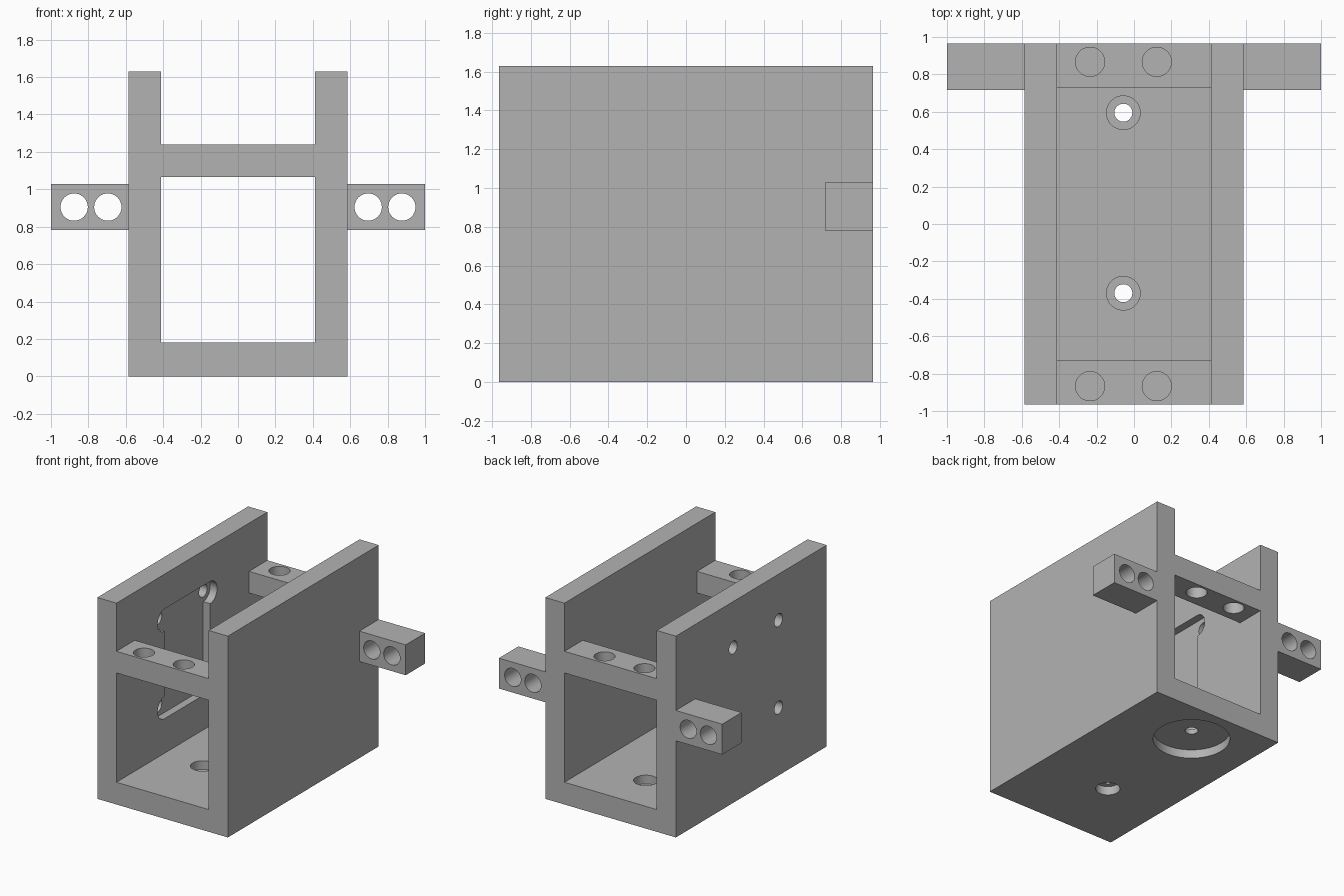
import bpy, bmesh
from math import sin, cos, pi, radians
from mathutils import Vector

if "Cube" in bpy.data.objects:
    bpy.data.objects.remove(bpy.data.objects["Cube"], do_unlink=True)

grey = bpy.data.materials.new("plain_grey")
grey.use_nodes = True
grey.diffuse_color = (0.45, 0.45, 0.45, 1)
grey.node_tree.nodes["Principled BSDF"].inputs["Base Color"].default_value = (0.45, 0.45, 0.45, 1)


def prism(name, outline, axis, low, high):
    """Extrude a closed outline along an axis; outline is in the other two axes in cyclic order."""
    def place(p, q, depth):
        v = [0, 0, 0]
        v[axis], v[(axis + 1) % 3], v[(axis + 2) % 3] = depth, p, q
        return Vector(v)
    bm = bmesh.new()
    base = bm.faces.new([bm.verts.new(place(p, q, low)) for p, q in outline])
    new = bmesh.ops.extrude_face_region(bm, geom=[base])["geom"]
    bmesh.ops.translate(bm, verts=[g for g in new if isinstance(g, bmesh.types.BMVert)],
                        vec=place(0, 0, high - low))
    bmesh.ops.recalc_face_normals(bm, faces=bm.faces)
    mesh = bpy.data.meshes.new(name)
    bm.to_mesh(mesh)
    bm.free()
    mesh.materials.append(grey)
    obj = bpy.data.objects.new(name, mesh)
    bpy.context.collection.objects.link(obj)
    return obj


def box(name, x, y, z):
    return prism(name, [(x[0], y[0]), (x[1], y[0]), (x[1], y[1]), (x[0], y[1])], 2, *z)


def arc(p, q, r, start=0, sweep=2 * pi, n=48):
    return [(p + r * cos(start + sweep * i / n), q + r * sin(start + sweep * i / n)) for i in range(n)]


def bore(axis, p, q, r, low, high):
    return prism("cutter", arc(p, q, r), axis, low, high)


def carve(obj, cutters):
    for c in cutters:
        c.hide_render = True
        mod = obj.modifiers.new("cut", "BOOLEAN")
        mod.operation, mod.solver, mod.object = "DIFFERENCE", "EXACT", c
    graph = bpy.context.evaluated_depsgraph_get()
    mesh = bpy.data.meshes.new_from_object(obj.evaluated_get(graph))
    obj.modifiers.clear()
    obj.data = mesh
    mesh.name = obj.name
    mesh.materials.clear()
    mesh.materials.append(grey)
    for c in cutters:
        bpy.data.objects.remove(c, do_unlink=True)
    bpy.ops.object.select_all(action="DESELECT")
    obj.select_set(True)
    bpy.context.view_layer.objects.active = obj
    bpy.ops.object.shade_smooth_by_angle(angle=radians(30))


OUT, IN, END = 0.585, 0.413, 0.965

# Frame: block with a tunnel, an open top and two cross bars
frame = box("frame", (-OUT, OUT), (-END, END), (0, 1.63))
cuts = [
    box("cutter", (-IN, IN), (-2, 2), (0.18, 1.065)),
    box("cutter", (-IN, IN), (-2, 2), (1.24, 2)),
    box("cutter", (-IN, IN), (-0.73, 0.73), (1.0, 1.3)),
]

# Vertical holes in the cross bars
for x in (-0.235, 0.122):
    for y in (-0.867, 0.867):
        cuts.append(bore(2, x, y, 0.078, 1.0, 1.3))

# Floor holes, counterbored from both sides, with a wide recess under the rear one
for y, under in ((-0.37, 0.09), (0.595, 0.285)):
    cuts.append(bore(2, -0.057, y, 0.048, -0.1, 0.3))
    cuts.append(bore(2, -0.057, y, 0.09, 0.11, 0.3))
    cuts.append(bore(2, -0.057, y, under, -0.1, 0.07))

# Pocket with rounded ears inside one wall, and its four screw holes
y0, y1, z0, z1 = -0.348, 0.232, 0.55, 1.258
pocket = []
for y, z, start in ((y0, z1, pi / 2), (y0, z0, pi / 2), (y1, z0, -pi / 2), (y1, z1, -pi / 2)):
    pocket += arc(y, z, 0.09, start, pi, 24) + [(y, z - 0.09 if start > 0 else z + 0.09)]
    cuts.append(bore(0, y, z, 0.052, -0.7, -0.45))
cuts.append(prism("cutter", pocket, 0, -IN - 0.062, -0.3))
carve(frame, cuts)

# Side lugs with paired holes
for side, name in ((1, "left_lug"), (-1, "right_lug")):
    xs = sorted((side * OUT, side * 1.0))
    lug = box(name, xs, (0.717, END), (0.782, 1.028))
    carve(lug, [bore(1, 0.905, side * x, 0.073, 0.5, 1.2) for x in (0.696, 0.876)])
